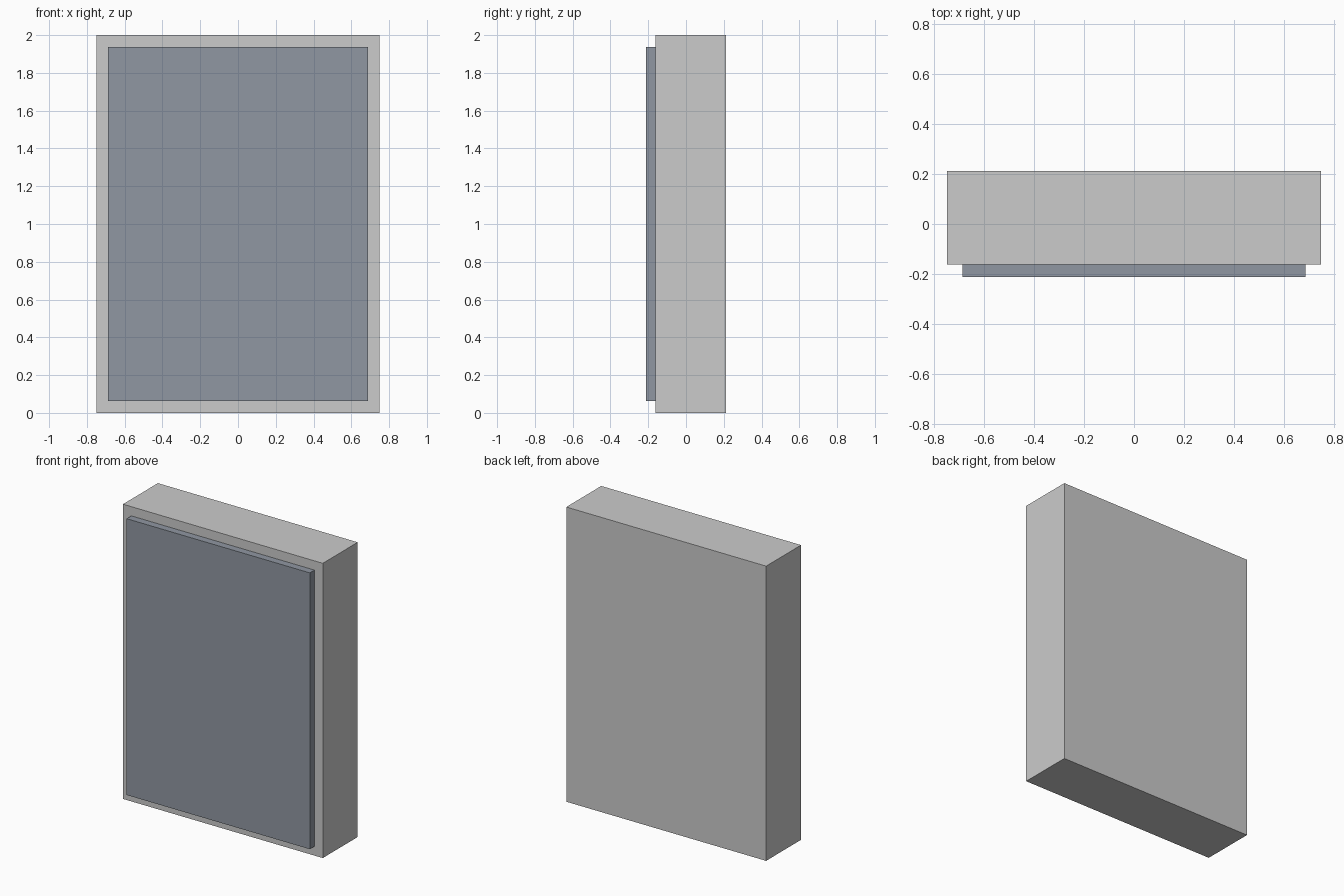
import bpy

if "Cube" in bpy.data.objects:
    bpy.data.objects.remove(bpy.data.objects["Cube"])


def box(name, x, y, z):
    """Box spanning the given (min, max) ranges."""
    spans = (x, y, z)
    bpy.ops.mesh.primitive_cube_add(size=1, location=[(a + b) / 2 for a, b in spans])
    obj = bpy.context.object
    obj.name = name
    obj.scale = [b - a for a, b in spans]
    bpy.ops.object.transform_apply(location=False, rotation=False, scale=True)
    return obj


# Main cabinet slab
box("cabinet_body", (-0.75, 0.75), (-0.162, 0.212), (0, 2))

# Raised front panel
panel = box("front_panel", (-0.6875, 0.6875), (-0.212, -0.162), (0.0625, 1.9375))
mat = bpy.data.materials.new("panel_slate")
mat.diffuse_color = (0.28, 0.31, 0.36, 1)
mat.use_nodes = True
mat.node_tree.nodes["Principled BSDF"].inputs["Base Color"].default_value = mat.diffuse_color
panel.data.materials.append(mat)
